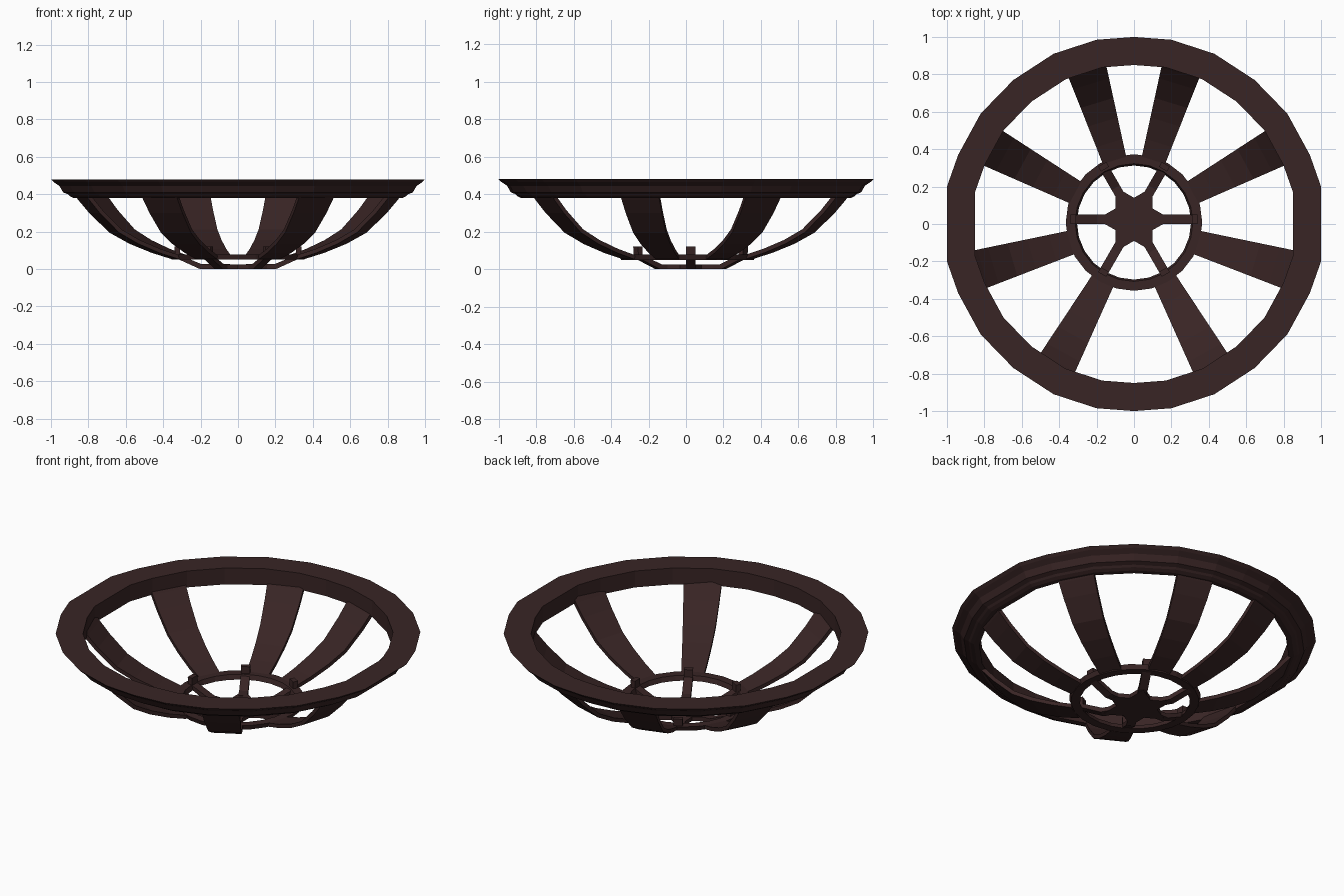
import bpy, bmesh, math
from mathutils import Matrix, Vector

if "Cube" in bpy.data.objects:
    bpy.data.objects.remove(bpy.data.objects["Cube"], do_unlink=True)

# One dark brown finish
brown = bpy.data.materials.new("dark_brown")
brown.use_nodes = True
brown.diffuse_color = (0.04, 0.018, 0.018, 1)
brown.node_tree.nodes["Principled BSDF"].inputs["Base Color"].default_value = (0.04, 0.018, 0.018, 1)


def loft(name, loops, ring=False, matrix=Matrix()):
    """Skin closed loops of equal length; ring joins last to first, else ends are capped."""
    bm = bmesh.new()
    rows = [[bm.verts.new(Vector(p)) for p in loop] for loop in loops]
    pairs = list(zip(rows, rows[1:]))
    if ring:
        pairs.append((rows[-1], rows[0]))
    else:
        bm.faces.new(rows[0])
        bm.faces.new(rows[-1])
    n = len(rows[0])
    for a, b in pairs:
        for i in range(n):
            j = (i + 1) % n
            bm.faces.new((a[i], a[j], b[j], b[i]))
    bmesh.ops.recalc_face_normals(bm, faces=bm.faces)
    mesh = bpy.data.meshes.new(name)
    bm.to_mesh(mesh)
    bm.free()
    mesh.materials.append(brown)
    obj = bpy.data.objects.new(name, mesh)
    obj.matrix_world = matrix
    bpy.context.collection.objects.link(obj)
    return obj


def strip(name, path, matrix):
    """Strap along +x; path rows are (lower r, lower z, upper r, upper z, half width)."""
    loops = [[(r0, -w, z0), (r0, w, z0), (r1, w, z1), (r1, -w, z1)]
             for r0, z0, r1, z1, w in path]
    return loft(name, loops, matrix=matrix)


def turn(degrees):
    return Matrix.Rotation(math.radians(degrees), 4, "Z")


# Faceted moulded rim, outline mirrored from one quadrant
quarter = [(0.2, 0.985), (0.43, 0.91), (0.645, 0.77), (0.82, 0.59), (0.94, 0.37), (1, 0.2)]
right = [(0, 1)] + quarter + [(x, -y) for x, y in reversed(quarter)]
outline = right + [(-x, -y) for x, y in right]
rim_profile = [(1, 0.48), (0.985, 0.465), (0.955, 0.445), (0.935, 0.41), (0.91, 0.40),
               (0.9, 0.39), (0.88, 0.38), (0.85, 0.38), (0.85, 0.48)]
loft("rim", [[(x * s, y * s, z) for x, y in outline] for s, z in rim_profile], ring=True)

# Curved ribs, mirrored left and right
curve = [(0.89, 0.41), (0.86, 0.37), (0.80, 0.30), (0.69, 0.195), (0.58, 0.135), (0.46, 0.087), (0.35, 0.053)]
rib_path = []
for i, (r, z) in enumerate(curve):
    a, b = Vector(curve[max(i - 1, 0)]), Vector(curve[min(i + 1, len(curve) - 1)])
    d = (b - a).normalized() * 0.022
    rib_path.append((r, z, r + d.y, z - d.x, 0.065 + (r - 0.36) * 0.08))
for k, angle in enumerate((73, 28.3, -16.4, -61.2)):
    strip(f"left_rib_{k + 1}", rib_path, turn(angle))
    strip(f"right_rib_{k + 1}", rib_path, turn(180 - angle))

# Lower ring carrying the ribs
circle = [(math.cos(math.tau * i / 24), math.sin(math.tau * i / 24)) for i in range(24)]
ring_profile = [(0.365, 0.078), (0.355, 0.05), (0.305, 0.05), (0.315, 0.078)]
loft("lower_ring", [[(x * r, y * r + 0.008, z) for x, y in circle] for r, z in ring_profile], ring=True)

# Star hub with six arms, each ending in an upright tab
hub = Matrix.Translation((0, 0.025, 0))
star = []
for i in range(12):
    r = 0.115 if i % 2 else 0.2
    star.append((r * math.cos(math.tau * i / 12), r * math.sin(math.tau * i / 12)))
loft("star_hub", [[(x, y, z) for x, y in star] for z in (0, 0.025)], matrix=hub)
arm_path = [(0.13, 0.001, 0.13, 0.026, 0.025), (0.205, 0.001, 0.195, 0.026, 0.025),
            (0.335, 0.06, 0.31, 0.075, 0.025), (0.34, 0.12, 0.31, 0.12, 0.025)]
for k in range(6):
    strip(f"hub_arm_{k + 1}", arm_path, hub @ turn(60 * k))
